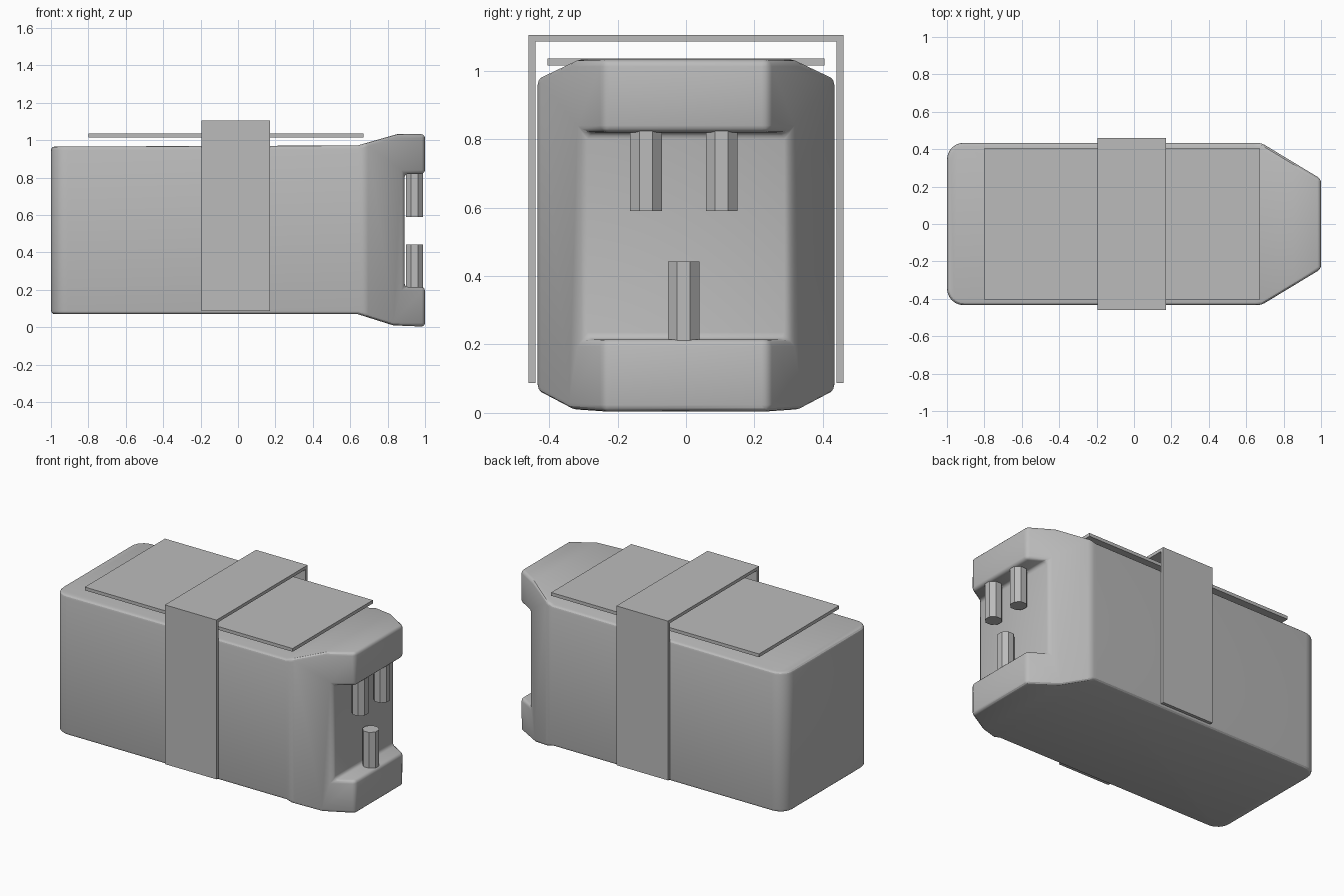
import bpy, bmesh
from math import sin, cos, pi
from mathutils import Vector

cube = bpy.data.objects.get("Cube")
if cube:
    bpy.data.objects.remove(cube, do_unlink=True)

grey = bpy.data.materials.new("plain grey")
grey.use_nodes = True
grey.diffuse_color = (0.5, 0.5, 0.5, 1)
grey.node_tree.nodes["Principled BSDF"].inputs["Base Color"].default_value = (0.5, 0.5, 0.5, 1)


def prism(name, points, axis, low, high):
    """Extrude a flat outline along the y, x or z axis."""
    place = {"x": lambda a, b: (low, a, b),
             "y": lambda a, b: (a, low, b),
             "z": lambda a, b: (a, b, low)}[axis]
    direction = Vector([float(axis == c) for c in "xyz"]) * (high - low)
    bm = bmesh.new()
    face = bm.faces.new([bm.verts.new(place(a, b)) for a, b in points])
    out = bmesh.ops.extrude_face_region(bm, geom=[face])
    moved = [v for v in out["geom"] if isinstance(v, bmesh.types.BMVert)]
    bmesh.ops.translate(bm, vec=direction, verts=moved)
    bmesh.ops.recalc_face_normals(bm, faces=bm.faces[:])
    mesh = bpy.data.meshes.new(name)
    bm.to_mesh(mesh)
    bm.free()
    mesh.materials.append(grey)
    obj = bpy.data.objects.new(name, mesh)
    bpy.context.collection.objects.link(obj)
    return obj


def activate(obj):
    bpy.ops.object.select_all(action="DESELECT")
    obj.select_set(True)
    bpy.context.view_layer.objects.active = obj


# Body: side outline with flared, notched nose
side = [(-1.2, 0.07), (0.64, 0.07), (0.83, 0.01), (1, 0.003),
        (1, 0.215), (0.89, 0.215), (0.89, 0.82), (1, 0.82),
        (1, 1.032), (0.85, 1.032), (0.64, 0.972), (-1.2, 0.965)]
body = prism("body", side, "y", -0.6, 0.6)

# Plan outline: rounded tail corners and tapered nose
half, radius = 0.434, 0.09
steps = 6
corner = [(-1 + radius - radius * cos(t), half - radius + radius * sin(t))
          for t in [i * pi / 2 / steps for i in range(steps + 1)]]
upper = corner + [(0.68, half), (1.1, 0.18)]
plan = upper + [(x, -y) for x, y in reversed(upper)]
cutter = prism("plan_cutter", plan, "z", -0.2, 1.3)
cutter.hide_render = True

activate(body)
trim = body.modifiers.new("trim", "BOOLEAN")
trim.operation, trim.solver, trim.object = "INTERSECT", "EXACT", cutter
bpy.ops.object.modifier_apply(modifier="trim")
bpy.data.objects.remove(cutter, do_unlink=True)

# Soft edges on the body
soft = body.modifiers.new("soft_edges", "BEVEL")
soft.width, soft.segments = 0.02, 3
soft.limit_method, soft.angle_limit = "ANGLE", 0.48
soft.use_clamp_overlap = False
bpy.ops.object.modifier_apply(modifier="soft_edges")
bpy.ops.object.shade_smooth_by_angle(angle=0.5)

# Thin plate floating over the top
prism("top_plate", [(-0.8, -0.405), (0.67, -0.405), (0.67, 0.405), (-0.8, 0.405)],
      "z", 1.015, 1.036)

# Band folded over the top and down both sides
out, wall, foot, top = 0.46, 0.02, 0.087, 1.105
band = [(-out, foot), (-out, top), (out, top), (out, foot),
        (out - wall, foot), (out - wall, top - wall),
        (wall - out, top - wall), (wall - out, foot)]
prism("band", band, "x", -0.195, 0.17)

# Pins in the nose recess
for name, y, low, high in [("upper_pin_right", -0.117, 0.59, 0.84),
                           ("upper_pin_left", 0.104, 0.59, 0.84),
                           ("lower_pin", -0.007, 0.2, 0.443)]:
    ring = [(0.944 + 0.05 * cos((i + 0.5) * pi / 4), y + 0.05 * sin((i + 0.5) * pi / 4))
            for i in range(8)]
    pin = prism(name, ring, "z", low, high)
    activate(pin)
    bpy.ops.object.shade_smooth_by_angle(angle=0.5)
